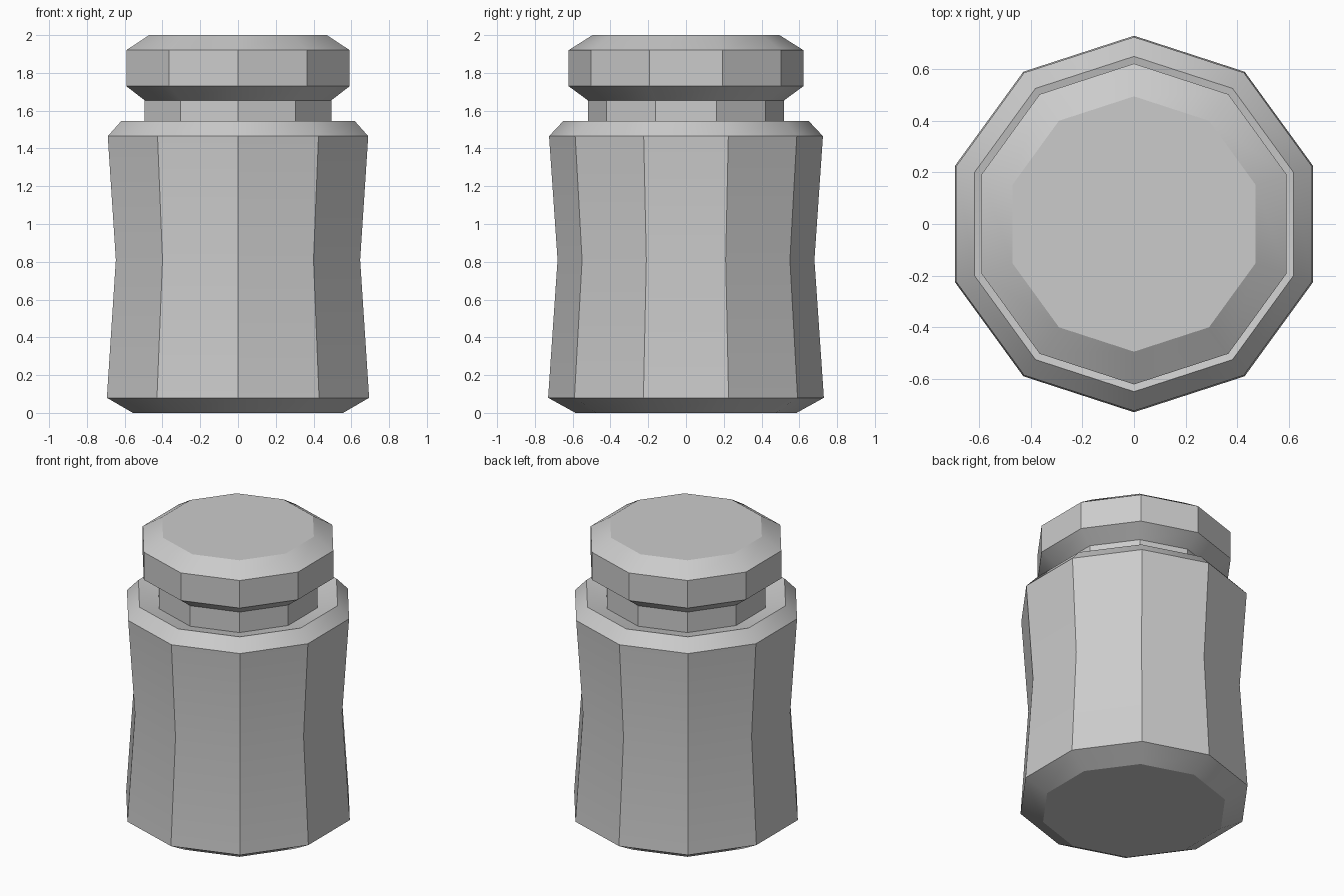
import bpy, bmesh, math

if "Cube" in bpy.data.objects:
    bpy.data.objects.remove(bpy.data.objects["Cube"])

SIDES = 10


def lathe(name, profile):
    """Closed ten-sided solid from (radius, z) points, corners on the y axis."""
    bm = bmesh.new()
    rings = []
    for r, z in profile:
        angles = [math.pi / 2 + i * math.tau / SIDES for i in range(SIDES)]
        rings.append([bm.verts.new((r * math.cos(a), r * math.sin(a), z)) for a in angles])
    for low, high in zip(rings, rings[1:]):
        for i in range(SIDES):
            j = (i + 1) % SIDES
            bm.faces.new((low[i], low[j], high[j], high[i]))
    bm.faces.new(rings[0][::-1])
    bm.faces.new(rings[-1])
    mesh = bpy.data.meshes.new(name)
    bm.to_mesh(mesh)
    bm.free()
    obj = bpy.data.objects.new(name, mesh)
    bpy.context.collection.objects.link(obj)
    # Smooth the bevel rings, keep the facets crisp
    bpy.ops.object.select_all(action='DESELECT')
    obj.select_set(True)
    bpy.context.view_layer.objects.active = obj
    bpy.ops.object.shade_smooth_by_angle(angle=math.radians(30))
    return obj


# Jar: bevelled foot, pinched waist, shoulder dipping inward to the neck,
# and lid: flared underside, straight band, bevelled top
lathe("jar_with_lid", [
    (0.585, 0.0), (0.73, 0.08), (0.68, 0.81), (0.725, 1.465), (0.65, 1.545),
    (0.52, 1.514), (0.52, 1.655),
    (0.622, 1.73), (0.622, 1.92), (0.495, 2.0),
])
